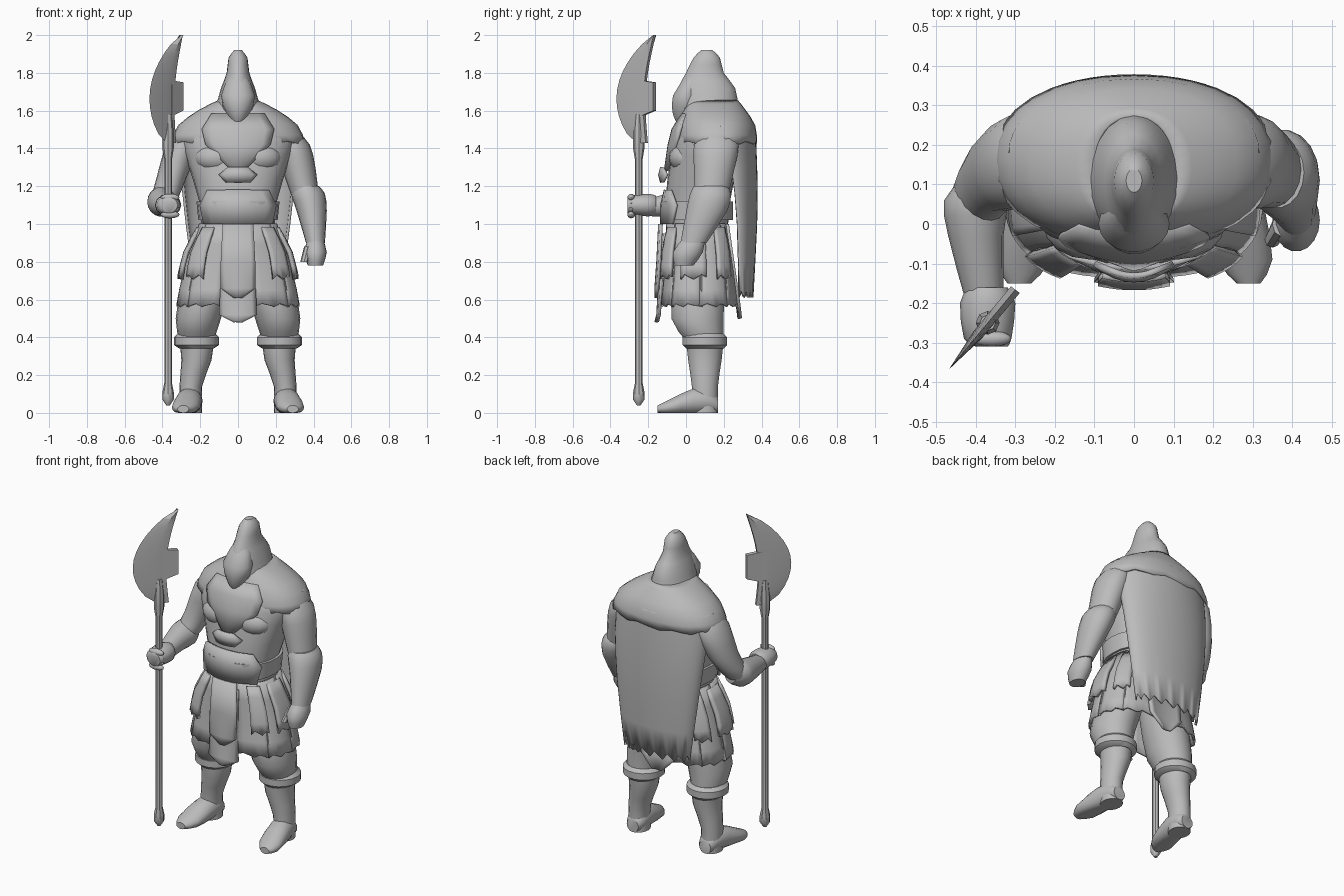
import bpy, bmesh, math
from mathutils import Vector

if "Cube" in bpy.data.objects:
    bpy.data.objects.remove(bpy.data.objects["Cube"])

shade = (.5, .5, .5, 1)
grey = bpy.data.materials.new("stone_grey")
grey.use_nodes = True
grey.diffuse_color = shade
grey.node_tree.nodes["Principled BSDF"].inputs["Base Color"].default_value = shade

RIGHT, BACK, UP = Vector((1, 0, 0)), Vector((0, 1, 0)), Vector((0, 0, 1))


def finish(name, bm, thick=0, sharp=40):
    """Turn the bmesh into a smooth object with sharp creases."""
    bmesh.ops.recalc_face_normals(bm, faces=bm.faces)
    mesh = bpy.data.meshes.new(name)
    bm.to_mesh(mesh)
    bm.free()
    mesh.materials.append(grey)
    mesh.polygons.foreach_set("use_smooth", [True] * len(mesh.polygons))
    mesh.set_sharp_from_angle(angle=math.radians(sharp))
    obj = bpy.data.objects.new(name, mesh)
    bpy.context.collection.objects.link(obj)
    if thick:
        solid = obj.modifiers.new("thickness", "SOLIDIFY")
        solid.thickness = thick
        solid.offset = 0


def skin(bm, rows, closed):
    """Bridge neighbouring rows of vertices with quads."""
    for low, high in zip(rows, rows[1:]):
        for i in range(len(low) if closed else len(low) - 1):
            j = (i + 1) % len(low)
            bm.faces.new((low[i], low[j], high[j], high[i]))


def ring(z, wide, deep, x=0, y=0):
    return Vector((x, y, z, wide, deep))


def rounded(rings):
    """Add a curved in-between ring to every span."""
    result = []
    for i in range(len(rings) - 1):
        a, b, c = rings[max(i - 1, 0)], rings[i], rings[i + 1]
        d = rings[min(i + 2, len(rings) - 1)]
        result += [b, (b + c) * .5 + (b + c - a - d) * .06]
    return result + [rings[-1]]


def loft(name, rings, side=1, forward=False, arc=None, n=18, power=1, thick=0, jag=0, smooth=True):
    """Skin elliptical rings; an arc in degrees leaves the shape open like cloth."""
    bm, rows = bmesh.new(), []
    rings = rounded(rings) if smooth else rings
    first, last = arc or (0, 360)
    for r in rings:
        row = []
        for i in range(n + 1 if arc else n):
            angle = math.radians(first + (last - first) * i / n)
            c, s = (math.copysign(abs(q) ** power, q) for q in (math.cos(angle), math.sin(angle)))
            p = r.xyz + RIGHT * r[3] * c + (UP if forward else BACK) * r[4] * s
            if r is rings[-1]:
                p.z += jag * (i * 5 % 3 - 1)
            row.append(bm.verts.new((p.x * side, p.y, max(p.z, 0))))
        rows.append(row)
    skin(bm, rows, not arc)
    if not thick:
        bm.faces.new(rows[0])
        bm.faces.new(rows[-1])
    finish(name, bm, thick)


def strip(z, half, y, curl=.01):
    return z, half, y, curl


def sheet(name, strips, n=8):
    """Symmetrical cloth whose edges curl back from its middle line."""
    bm, grid = bmesh.new(), []
    for z, half, y, curl in strips:
        spread = [2 * i / n - 1 for i in range(n + 1)]
        grid.append([bm.verts.new((half * t, y + curl * t * t, z)) for t in spread])
    skin(bm, grid, False)
    finish(name, bm, thick=.015)


def ball(name, centre, size):
    bm = bmesh.new()
    bmesh.ops.create_uvsphere(bm, u_segments=16, v_segments=10, radius=1)
    bmesh.ops.scale(bm, vec=size, verts=bm.verts)
    bmesh.ops.translate(bm, vec=centre, verts=bm.verts)
    finish(name, bm)


# Body, belt and clasp
loft("torso", [ring(z=.9, y=.07, wide=.2, deep=.15), ring(z=1.1, y=.06, wide=.2, deep=.17),
               ring(z=1.36, y=.1, wide=.28, deep=.18), ring(z=1.48, y=.12, wide=.3, deep=.17),
               ring(z=1.58, y=.14, wide=.2, deep=.13), ring(z=1.64, y=.14, wide=.1, deep=.1)],
     n=24, power=.85)
loft("belt", [ring(z=1.02, y=.06, wide=.21, deep=.19), ring(z=1.12, y=.06, wide=.22, deep=.19)],
     n=24, power=.85, smooth=False)
sheet("belly_plate", [strip(z=1.18, half=.16, y=-.11, curl=.03), strip(z=1.1, half=.2, y=-.13, curl=.08),
                      strip(z=1, half=.18, y=-.13, curl=.06)])
sheet("chest_clasp", [strip(z=1.3, half=.05, y=-.13), strip(z=1.26, half=.1, y=-.14, curl=.04),
                      strip(z=1.22, half=.06, y=-.13)])

# Hood, masked face, mantle and scarf
loft("hood", [ring(z=1.54, y=.15, wide=.17, deep=.17), ring(z=1.62, y=.12, wide=.12, deep=.16),
              ring(z=1.72, y=.11, wide=.09, deep=.15), ring(z=1.8, y=.1, wide=.06, deep=.1),
              ring(z=1.88, y=.11, wide=.05, deep=.07), ring(z=1.92, y=.11, wide=.02, deep=.03)], n=20)
loft("face", [ring(z=1.52, y=-.01, wide=.02, deep=.03), ring(z=1.58, wide=.06, deep=.07),
              ring(z=1.68, wide=.09, deep=.07), ring(z=1.8, y=.05, wide=.04, deep=.04)])
loft("mantle", [ring(z=1.65, y=.14, wide=.1, deep=.13), ring(z=1.6, y=.15, wide=.2, deep=.16),
                ring(z=1.52, y=.16, wide=.31, deep=.2), ring(z=1.43, y=.16, wide=.35, deep=.21)],
     n=32, power=.9, thick=.014, jag=.008)
sheet("scarf", [strip(z=1.58, half=.14, y=-.02, curl=.02), strip(z=1.5, half=.19, y=-.07, curl=.04),
                strip(z=1.42, half=.17, y=-.09, curl=.04), strip(z=1.28, half=.03, y=-.11)])

# Cape
loft("cape", [ring(z=1.52, y=.18, wide=.31, deep=.18), ring(z=1.3, y=.24, wide=.3, deep=.13),
              ring(z=1, y=.27, wide=.27, deep=.1), ring(z=.63, y=.28, wide=.22, deep=.07)],
     arc=(0, 180), n=24, thick=.014, jag=.02)

# Tabard layers in front and ragged cloth behind
sheet("tabard_upper", [strip(z=1, half=.08, y=-.14), strip(z=.8, half=.09, y=-.15),
                       strip(z=.66, half=.09, y=-.16), strip(z=.61, half=.02, y=-.16)])
sheet("tabard_lower", [strip(z=.95, half=.08, y=-.12), strip(z=.7, half=.09, y=-.14),
                       strip(z=.52, half=.1, y=-.15), strip(z=.48, half=.02, y=-.16)])
sheet("back_cloth", [strip(z=1, half=.13, y=.21), strip(z=.58, half=.11, y=.27),
                     strip(z=.5, half=.03, y=.28)])

for side, label in ((1, "left"), (-1, "right")):
    ball(label + "_chest", (side * .11, 0, 1.35), (.12, .09, .08))

    # Skirt panels wrap the hip, with shorter tassets on top
    for k in range(4):
        start = 40 * k - 80
        loft(f"{label}_skirt_panel_{k}", [ring(z=1, y=.06, wide=.2, deep=.16),
             ring(z=.76, y=.07, wide=.28, deep=.18), ring(z=.57, y=.07, wide=.32, deep=.2)],
             side, arc=(start, start + 42), n=6, power=.75, thick=.014, jag=.008)
    for k in range(3):
        start = 42 * k - 60
        loft(f"{label}_tasset_{k}", [ring(z=.98, y=.06, wide=.21, deep=.17),
             ring(z=.85, y=.06, wide=.28, deep=.2), ring(z=.72, y=.06, wide=.31, deep=.21)],
             side, arc=(start, start + 26), n=5, power=.75, thick=.02, jag=.012)

    # Baggy trousers, cuff and boot
    loft(label + "_trouser", [ring(x=.11, y=.07, z=.9, wide=.1, deep=.13),
         ring(x=.16, y=.07, z=.7, wide=.13, deep=.14), ring(x=.21, y=.06, z=.5, wide=.12, deep=.14),
         ring(x=.22, y=.1, z=.38, wide=.09, deep=.1)], side)
    loft(label + "_cuff", [ring(x=.22, y=.1, z=.34, wide=.09, deep=.1),
         ring(x=.22, y=.1, z=.36, wide=.12, deep=.12), ring(x=.22, y=.1, z=.4, wide=.12, deep=.12),
         ring(x=.22, y=.1, z=.42, wide=.1, deep=.1)], side, smooth=False)
    loft(label + "_boot_shaft", [ring(x=.22, y=.1, z=.38, wide=.09, deep=.1),
         ring(x=.22, y=.1, z=.28, wide=.08, deep=.09), ring(x=.25, y=.1, z=.14, wide=.06, deep=.07),
         ring(x=.25, y=.1, z=0, wide=.06, deep=.07)], side)
    loft(label + "_foot", [ring(x=.25, y=.17, z=.04, wide=.04, deep=.04),
         ring(x=.25, y=.13, z=.06, wide=.06, deep=.06), ring(x=.26, y=.04, z=.06, wide=.07, deep=.07),
         ring(x=.28, y=-.09, z=.03, wide=.07, deep=.04), ring(x=.29, y=-.15, z=.02, wide=.03, deep=.02)],
         side, forward=True)

# Hanging left arm
loft("left_upper_arm", [ring(x=.25, y=.16, z=1.5, wide=.06, deep=.08),
     ring(x=.29, y=.16, z=1.42, wide=.09, deep=.12), ring(x=.32, y=.15, z=1.3, wide=.09, deep=.11),
     ring(x=.36, y=.13, z=1.13, wide=.07, deep=.09)])
loft("left_bracer", [ring(x=.36, y=.13, z=1.2, wide=.07, deep=.09),
     ring(x=.37, y=.13, z=1.16, wide=.09, deep=.11), ring(x=.39, y=.11, z=1.07, wide=.08, deep=.11),
     ring(x=.41, y=.04, z=.9, wide=.05, deep=.07)])
loft("left_hand", [ring(x=.41, y=.04, z=.92, wide=.04, deep=.06),
     ring(x=.41, y=.01, z=.85, wide=.06, deep=.08), ring(x=.41, y=-.01, z=.78, wide=.04, deep=.05)])
loft("left_thumb", [ring(x=.37, z=.88, wide=.02, deep=.03),
     ring(x=.35, y=-.04, z=.8, wide=.02, deep=.02)], n=8)

# Bent right arm gripping the pole
loft("right_upper_arm", [ring(x=.25, y=.16, z=1.5, wide=.06, deep=.08),
     ring(x=.29, y=.16, z=1.42, wide=.09, deep=.12), ring(x=.35, y=.13, z=1.25, wide=.08, deep=.1),
     ring(x=.39, y=.07, z=1.13, wide=.07, deep=.08), ring(x=.4, y=.05, z=1.09, wide=.05, deep=.05)], -1)
loft("right_bracer", [ring(x=.39, y=.12, z=1.13, wide=.04, deep=.05),
     ring(x=.4, y=.06, z=1.12, wide=.08, deep=.08), ring(x=.4, y=-.03, z=1.11, wide=.07, deep=.07),
     ring(x=.38, y=-.18, z=1.09, wide=.05, deep=.05)], -1, forward=True)
loft("right_fist", [ring(x=.37, y=-.16, z=1.1, wide=.05, deep=.05),
     ring(x=.37, y=-.2, z=1.1, wide=.07, deep=.06), ring(x=.37, y=-.29, z=1.1, wide=.06, deep=.05),
     ring(x=.36, y=-.31, z=1.1, wide=.04, deep=.04)], -1, forward=True, n=12)
for k in range(4):
    ball(f"right_finger_{k}", (-.36, -.29, 1.05 + .03 * k), (.05, .02, .02))

# Pole with pommel and blade socket
pole = [(.04, .01), (.07, .03), (.11, .03), (.16, .02), (1.34, .02), (1.4, .03), (1.48, .03), (1.58, .02)]
loft("pole", [ring(x=.37, y=-.25, z=z, wide=r, deep=r) for z, r in pole], -1, n=8, smooth=False)


def blade_point(x, z, offset):
    """Place a point on the slanted blade plane, pushed sideways by the offset."""
    return (x + .8 * offset, 1.2 * x + .194 - .6 * offset, z)


# Crescent blade: thick in the middle, sharp along its outer arc
bm, rows, count = bmesh.new(), [], 12
for i in range(count + 1):
    t = i / count
    bow = max(math.sin(math.pi * t), 0)
    z = 1.43 + .57 * t
    edge = .08 * t - .38 - .125 * bow ** .7
    spine = .035 * t - .335 - .025 * bow
    middle = .4 * edge + .6 * spine
    rows.append([bm.verts.new(blade_point(*p)) for p in (
        (edge, z, 0), (middle, z, .014), (spine, z, .01), (spine, z, -.01), (middle, z, -.014))])
skin(bm, rows, True)
bm.faces.new(rows[0])
bm.faces.new(rows[-1])
finish("blade", bm, sharp=25)

# Square tang behind the blade
bm = bmesh.new()
corners = ((-.36, 1.57), (-.3, 1.6), (-.3, 1.75), (-.36, 1.76))
ends = [[bm.verts.new(blade_point(x, z, offset)) for x, z in corners] for offset in (-.013, .013)]
skin(bm, ends, True)
for end in ends:
    bm.faces.new(end)
finish("blade_tang", bm, sharp=25)
